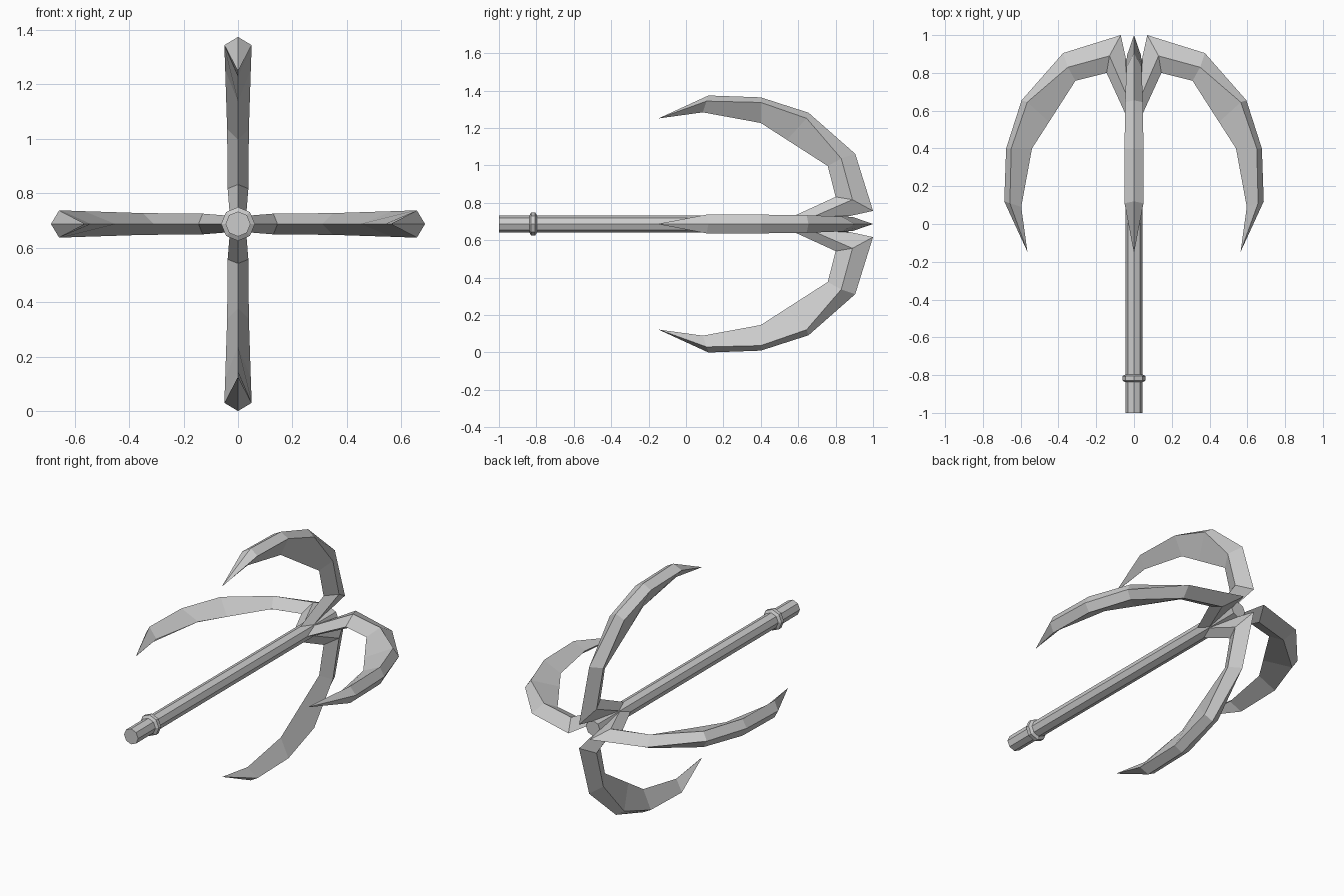
import bpy, bmesh, math

if "Cube" in bpy.data.objects:
    bpy.data.objects.remove(bpy.data.objects["Cube"])

CZ = 0.687  # height of the shaft axis


def make_object(name, rings):
    """Skin a list of equal-length point rings and cap both ends."""
    bm = bmesh.new()
    loops = [[bm.verts.new(p) for p in ring] for ring in rings]
    n = len(loops[0])
    for a, b in zip(loops, loops[1:]):
        for i in range(n):
            j = (i + 1) % n
            bm.faces.new((a[i], a[j], b[j], b[i]))
    bm.faces.new(loops[0])
    bm.faces.new(loops[-1])
    bmesh.ops.remove_doubles(bm, verts=bm.verts, dist=0.0005)
    bmesh.ops.recalc_face_normals(bm, faces=bm.faces)
    mesh = bpy.data.meshes.new(name)
    bm.to_mesh(mesh)
    bm.free()
    obj = bpy.data.objects.new(name, mesh)
    bpy.context.collection.objects.link(obj)
    return obj


def lathe(name, profile, sides=8):
    """Revolve (y, radius) pairs about the shaft axis."""
    angles = [2 * math.pi * i / sides for i in range(sides)]
    return make_object(name, [[(r * math.cos(a), y, CZ + r * math.sin(a)) for a in angles]
                              for y, r in profile])


# Shaft and stop ring
lathe("shaft", [(-1.0, 0.046), (0.87, 0.046)])
lathe("shaft_collar", [(-0.838, 0.045), (-0.828, 0.062), (-0.806, 0.062), (-0.796, 0.045)])

# Claw sections: inner ridge, side edge and outer ridge as (radius, y), then half width
SECTIONS = [
    ((0.035, 0.56), (0.03, 0.66), (0.035, 0.84), 0.030),
    ((0.145, 0.80), (0.13, 0.89), (0.07, 1.00), 0.038),
    ((0.31, 0.758), (0.35, 0.83), (0.375, 0.905), 0.040),
    ((0.45, 0.54), (0.565, 0.645), (0.595, 0.655), 0.047),
    ((0.54, 0.40), (0.65, 0.40), (0.677, 0.40), 0.050),
    ((0.597, 0.09), (0.657, 0.11), (0.687, 0.12), 0.050),
    ((0.565, -0.142), (0.565, -0.144), (0.565, -0.146), 0.002),
]

# Four claws around the shaft
for k, side in enumerate(("right", "top", "left", "bottom")):
    c, s = math.cos(k * math.pi / 2), math.sin(k * math.pi / 2)

    def place(p, w):
        r, y = p
        return (r * c - w * s, y, CZ + r * s + w * c)

    make_object("claw_" + side, [[place(i, 0), place(m, w), place(o, 0), place(m, -w)]
                                 for i, m, o, w in SECTIONS])
